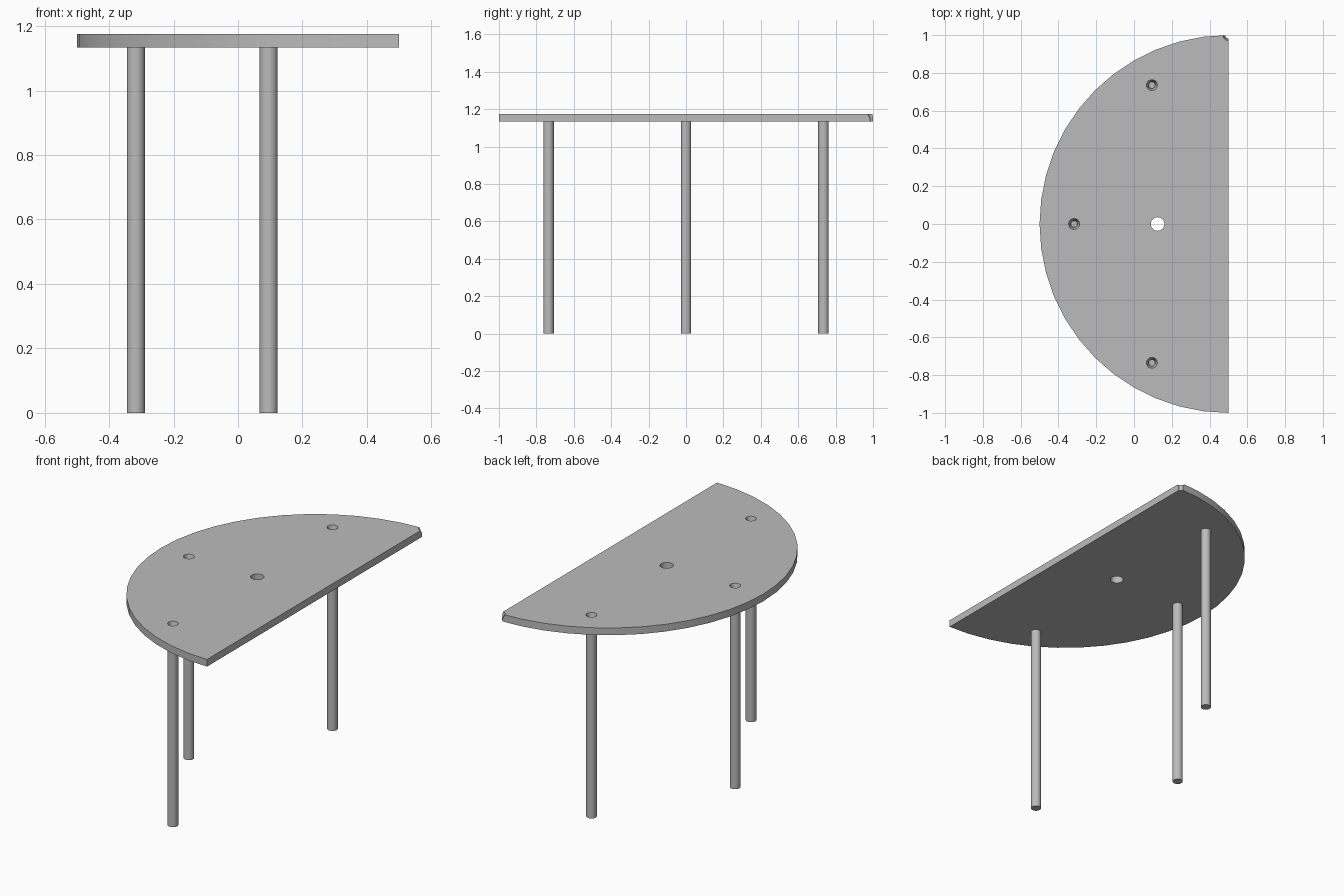
import bpy
import bmesh
from math import cos, sin, pi, radians

if "Cube" in bpy.data.objects:
    bpy.data.objects.remove(bpy.data.objects["Cube"])

BOTTOM, TOP = 1.133, 1.175
LEGS = {"rear_leg": (0.095, 0.735), "side_leg": (-0.317, 0), "front_leg": (0.095, -0.735)}

grey = bpy.data.materials.new("plain grey")
grey.use_nodes = True
colour = (0.5, 0.5, 0.5, 1)
grey.diffuse_color = colour
grey.node_tree.nodes["Principled BSDF"].inputs["Base Color"].default_value = colour


def make_object(name, bm):
    bmesh.ops.recalc_face_normals(bm, faces=bm.faces)
    mesh = bpy.data.meshes.new(name)
    bm.to_mesh(mesh)
    bm.free()
    mesh.materials.append(grey)
    obj = bpy.data.objects.new(name, mesh)
    bpy.context.collection.objects.link(obj)
    return obj


def turned(name, x, y, profile, sides=32):
    """Solid of revolution from (radius, height) pairs, bottom to top."""
    bm = bmesh.new()
    rings = [[bm.verts.new((x + r * cos(2 * pi * i / sides), y + r * sin(2 * pi * i / sides), z))
              for i in range(sides)] for r, z in profile]
    for low, high in zip(rings, rings[1:]):
        for i in range(sides):
            j = (i + 1) % sides
            bm.faces.new((low[i], low[j], high[j], high[i]))
    bm.faces.new(rings[0][::-1])
    bm.faces.new(rings[-1])
    return make_object(name, bm)


def shade(obj):
    bpy.ops.object.select_all(action="DESELECT")
    obj.select_set(True)
    bpy.context.view_layer.objects.active = obj
    bpy.ops.object.shade_smooth_by_angle(angle=radians(30))


# Half-round table top
bm = bmesh.new()
steps = 24
outline = [bm.verts.new((0.5 - sin(pi * i / steps), cos(pi * i / steps), BOTTOM))
           for i in range(steps + 1)]
base = bm.faces.new(outline)
slab = bmesh.ops.extrude_face_region(bm, geom=[base])
bmesh.ops.translate(bm, vec=(0, 0, TOP - BOTTOM),
                    verts=[v for v in slab["geom"] if isinstance(v, bmesh.types.BMVert)])
table_top = make_object("table_top", bm)

# Countersunk screw holes over the legs and at the rear corner, plus a cable hole
screw = [(0.017, BOTTOM - 0.02), (0.017, BOTTOM + 0.018), (0.029, TOP), (0.029, TOP + 0.02)]
cutters = [turned("screw_cutter", x, y, screw) for x, y in [*LEGS.values(), (0.5, 1)]]
cutters.append(turned("cable_cutter", 0.125, 0, [(0.036, BOTTOM - 0.02), (0.036, TOP + 0.02)]))
bpy.ops.object.select_all(action="DESELECT")
bpy.context.view_layer.objects.active = table_top
for cutter in cutters:
    cutter.hide_render = True
    cut = table_top.modifiers.new("hole", "BOOLEAN")
    cut.operation = "DIFFERENCE"
    cut.solver = "EXACT"
    cut.object = cutter
    bpy.ops.object.modifier_apply(modifier=cut.name)
    bpy.data.objects.remove(cutter)
shade(table_top)

# Round legs
for name, (x, y) in LEGS.items():
    shade(turned(name, x, y, [(0.028, 0), (0.028, BOTTOM)]))
